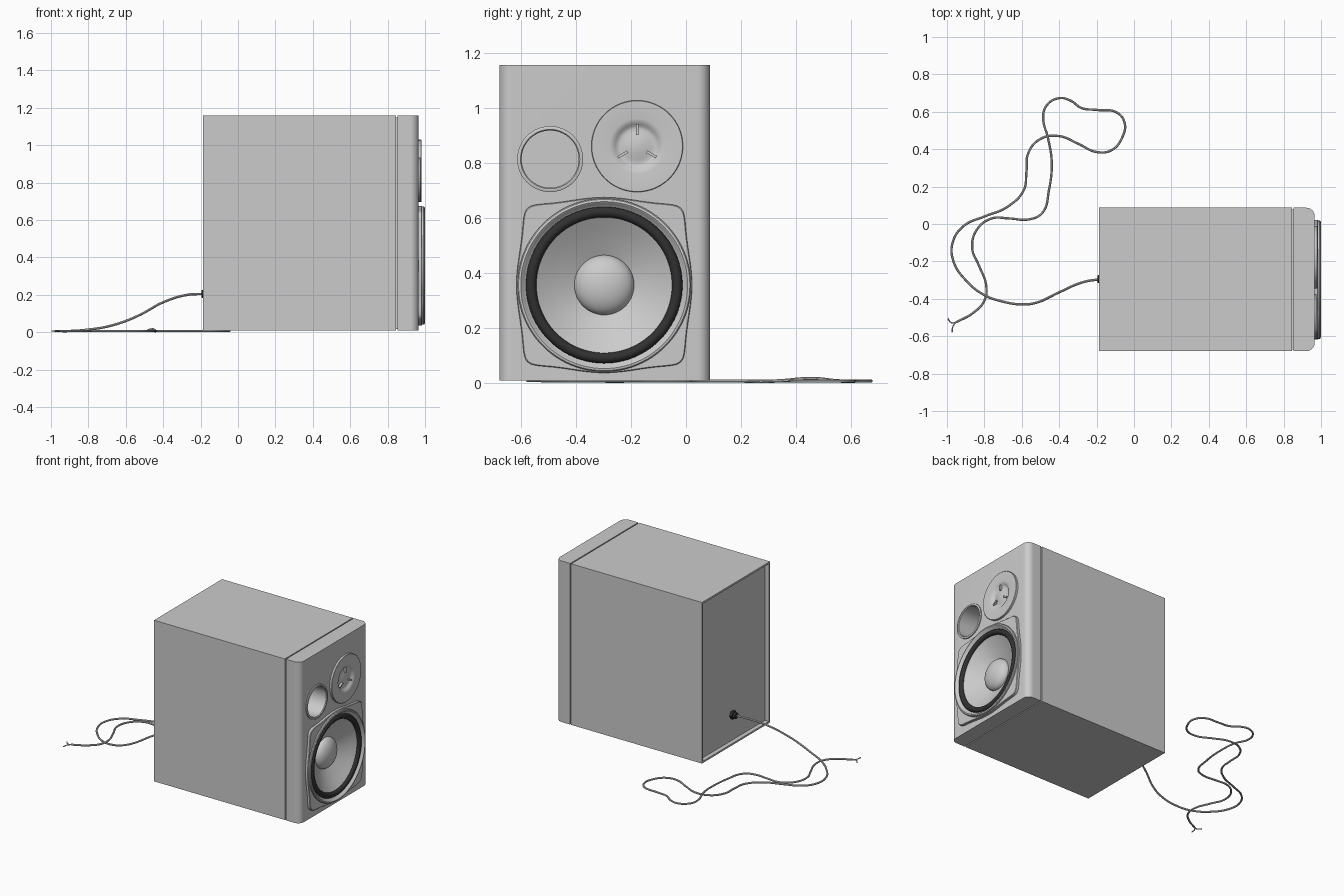
import bpy, bmesh, math
from mathutils import Vector

cube = bpy.data.objects.get("Cube")
if cube:
    bpy.data.objects.remove(cube, do_unlink=True)


def material(name, value):
    mat = bpy.data.materials.new(name)
    mat.use_nodes = True
    colour = (value, value, value, 1)
    mat.diffuse_color = colour
    mat.node_tree.nodes["Principled BSDF"].inputs["Base Color"].default_value = colour
    return mat


GREY = material("light grey", 0.6)
BLACK = material("rubber black", 0.03)


def finish(name, bm, mat, smooth=True):
    mesh = bpy.data.meshes.new(name)
    bm.to_mesh(mesh)
    bm.free()
    mesh.materials.append(mat)
    obj = bpy.data.objects.new(name, mesh)
    bpy.context.collection.objects.link(obj)
    if smooth:
        shade(obj)
    return obj


def shade(obj):
    bpy.ops.object.select_all(action='DESELECT')
    obj.select_set(True)
    bpy.context.view_layer.objects.active = obj
    bpy.ops.object.shade_smooth_by_angle(angle=math.radians(35))


def box(name, low, high, wall=0, recess=0):
    """Box between two corners, with an optional recessed back panel."""
    bm = bmesh.new()
    bmesh.ops.create_cube(bm, size=1)
    low, high = Vector(low), Vector(high)
    for v in bm.verts:
        v.co = (low + high) / 2 + v.co * (high - low)
    if recess:
        bm.normal_update()
        back = [f for f in bm.faces if f.normal.x < -0.9]
        bmesh.ops.inset_region(bm, faces=back, thickness=wall)
        # A second ring of faces makes the inner walls of the recess
        bmesh.ops.inset_region(bm, faces=back, thickness=0.0005)
        bmesh.ops.translate(bm, verts=back[0].verts, vec=(recess, 0, 0))
    return finish(name, bm, GREY, False)


def revolve(name, centre, profile, mat, sides=96, shape=None):
    """Turn (radius, x) points, listed from the rim inward, around an x axis."""
    bm = bmesh.new()
    rows = []
    for r, x in profile:
        row = []
        for i in range(sides):
            a = math.tau * i / sides
            k = r * shape(a) if shape and r > 0.3 else r
            row.append(bm.verts.new((x, centre[0] + k * math.cos(a), centre[1] + k * math.sin(a))))
        rows.append(row)
    for outer, inner in zip(rows, rows[1:]):
        for i in range(sides):
            j = (i + 1) % sides
            bm.faces.new((outer[i], outer[j], inner[j], inner[i]))
    bmesh.ops.remove_doubles(bm, verts=bm.verts, dist=1e-5)
    return finish(name, bm, mat)


def cut_round(targets, centre, radius, x0, x1):
    """Bore a round hole along x through the given parts."""
    cutter = revolve("hole_cutter", centre, [(0, x0), (radius, x0), (radius, x1), (0, x1)], GREY)
    cutter.hide_render = True
    for obj in targets:
        mod = obj.modifiers.new("hole", 'BOOLEAN')
        mod.operation, mod.solver, mod.object = 'DIFFERENCE', 'EXACT', cutter
        graph = bpy.context.evaluated_depsgraph_get()
        mesh = bpy.data.meshes.new_from_object(obj.evaluated_get(graph))
        obj.modifiers.clear()
        obj.data = mesh
    bpy.data.objects.remove(cutter, do_unlink=True)


def tube(name, points, radius):
    """Smooth round cable through the points."""
    curve = bpy.data.curves.new(name, 'CURVE')
    curve.dimensions = '3D'
    curve.bevel_depth, curve.bevel_resolution = radius, 2
    curve.resolution_u, curve.use_fill_caps = 8, True
    spline = curve.splines.new('BEZIER')
    spline.bezier_points.add(len(points) - 1)
    for bp, co in zip(spline.bezier_points, points):
        bp.co = co
        bp.handle_left_type = bp.handle_right_type = 'AUTO'
    curve.materials.append(GREY)
    temp = bpy.data.objects.new(name + "_path", curve)
    bpy.context.collection.objects.link(temp)
    mesh = bpy.data.meshes.new_from_object(temp.evaluated_get(bpy.context.evaluated_depsgraph_get()))
    bpy.data.objects.remove(temp, do_unlink=True)
    obj = bpy.data.objects.new(name, mesh)
    bpy.context.collection.objects.link(obj)
    shade(obj)


WOOFER, TWEETER, PORT = (-0.298, 0.356), (-0.178, 0.862), (-0.495, 0.815)
LEFT, RIGHT, BASE, TOP = 0.087, -0.68, 0.008, 1.158
FACE = 0.966

# Cabinet with recessed back, and the core behind the groove
cabinet = box("cabinet", (-0.187, RIGHT, BASE), (0.846, LEFT, TOP), wall=0.018, recess=0.03)
core = box("groove_core", (0.84, RIGHT + 0.01, BASE + 0.01), (0.86, LEFT - 0.01, TOP - 0.01))

# Baffle with rounded upright front edges
bm = bmesh.new()
bmesh.ops.create_cube(bm, size=1)
for v in bm.verts:
    v.co = (0.854 if v.co.x < 0 else FACE, RIGHT if v.co.y < 0 else LEFT, BASE if v.co.z < 0 else TOP)
edges = [e for e in bm.edges if all(v.co.x > 0.9 for v in e.verts)
         and abs(e.verts[0].co.z - e.verts[1].co.z) > 1]
bmesh.ops.bevel(bm, geom=edges, offset=0.045, segments=10, profile=0.5, affect='EDGES')
baffle = finish("baffle", bm, GREY, False)
cut_round([baffle], WOOFER, 0.29, 0.8, 1.1)
cut_round([baffle], TWEETER, 0.1, 0.91, 1.1)
cut_round([baffle, core, cabinet], PORT, 0.108, 0.6, 1.1)
for part in (baffle, cabinet):
    shade(part)

# Bass port
revolve("port_tube", PORT, [(0.12, FACE - 0.003), (0.12, 0.973), (0.117, 0.975), (0.108, 0.975),
                            (0.104, 0.97), (0.104, 0.61), (0, 0.61)], GREY)


# Woofer: bulging square plate, trim ring, rubber surround, cone, dome
def bulged_square(a):
    square = (abs(math.cos(a)) ** 14 + abs(math.sin(a)) ** 14) ** (-1 / 14)
    return square * (1 - 0.08 * math.sin(2 * a) ** 2)


revolve("woofer_plate", WOOFER, [(0.32, 0.955), (0.32, 0.982), (0.317, 0.985), (0.295, 0.985)],
        GREY, 160, bulged_square)
revolve("woofer_ring", WOOFER, [(0.316, 0.96), (0.316, 0.993), (0.312, 0.998), (0.304, 1.0),
                                (0.299, 0.997), (0.294, 0.988), (0.285, 0.982), (0.285, 0.94)], GREY)
roll = [(0.266 + 0.019 * math.cos(t), 0.974 + 0.02 * math.sin(t))
        for t in [math.pi * i / 12 for i in range(13)]]
revolve("woofer_surround", WOOFER, [(0.285, 0.95)] + roll + [(0.247, 0.965)], BLACK)
revolve("woofer_cone", WOOFER, [(0.249, 0.976), (0.205, 0.948), (0.16, 0.922), (0.106, 0.895)], GREY)
dome = [(0.109 * math.cos(t), 0.896 + 0.06 * math.sin(t))
        for t in [math.pi / 2 * i / 12 for i in range(13)]]
revolve("woofer_dome", WOOFER, dome, GREY)

# Tweeter: face disc with shallow horn, low dome and three guard fins
revolve("tweeter_disc", TWEETER, [(0.167, 0.955), (0.167, 0.979), (0.165, 0.981), (0.1, 0.981),
                                  (0.09, 0.979), (0.08, 0.972), (0.072, 0.966), (0.064, 0.964),
                                  (0.05, 0.967), (0.03, 0.972), (0.015, 0.974), (0, 0.975)], GREY)
for n in range(3):
    angle = math.pi / 2 + n * math.tau / 3
    out = Vector((0, math.cos(angle), math.sin(angle)))
    side = Vector((0, -out.z, out.y)) * 0.005
    bm = bmesh.new()
    bmesh.ops.create_cube(bm, size=1)
    for v in bm.verts:
        reach = 0.04 if v.co.y < 0 else 0.08
        depth = 0.958 if v.co.x < 0 else 0.98
        v.co = Vector((depth, *TWEETER)) + out * reach + side * (1 if v.co.z > 0 else -1)
    bmesh.ops.recalc_face_normals(bm, faces=bm.faces)
    finish(f"tweeter_fin_{n + 1}", bm, GREY, False)

# Cable gland on the back panel
for label, sides, r, x0, x1 in (("nut", 6, 0.03, -0.178, -0.15), ("collar", 24, 0.021, -0.196, -0.17)):
    revolve("gland_" + label, (-0.295, 0.205), [(0, x0), (r - 0.003, x0), (r, x0 + 0.003), (r, x1), (0, x1)],
            BLACK, sides)

# Cable dropping from the gland, then looping over the floor (hundredths of a unit)
drop = [(-18, -29.5, 20.5), (-27, -31, 20), (-40, -36.5, 16), (-52, -42, 9.5),
        (-60, -43, 6), (-70, -41.5, 3), (-80, -38, 1.4)]
floor = [(-90, -30), (-96.5, -20), (-97, -10), (-91, -1), (-80, 4), (-68, 9), (-59, 18),
         (-57.5, 28), (-56.5, 38), (-50, 45.5), (-40, 47), (-30, 43), (-20, 38.5), (-12, 39.5),
         (-6, 47), (-5, 54), (-9, 59.5), (-20, 61), (-28, 62), (-34, 66), (-40, 67.3),
         (-47, 63), (-48.5, 56), (-46, 46), (-44, 33), (-45.5, 18), (-49, 6), (-56, 2.5),
         (-67, 3), (-76, 3), (-84, -3), (-86.5, -13), (-83, -22), (-79, -33), (-80, -41),
         (-86, -47.5), (-95, -52.5)]
R = 0.0065
path = [Vector(p) / 100 for p in drop]
for x, y in floor:
    lift = 0.009 if (x, y) == (-46, 46) else 0
    path.append(Vector((x / 100, y / 100, R + lift)))
tube("cable", path, R)

# Two bare wire ends
end = path[-1]
for label, mid, tip in (("upper", (-0.975, -0.528), (-0.996, -0.505)),
                        ("lower", (-0.967, -0.545), (-0.973, -0.58))):
    tube("wire_" + label, [end, Vector((*mid, R)), Vector((*tip, R))], 0.0035)
